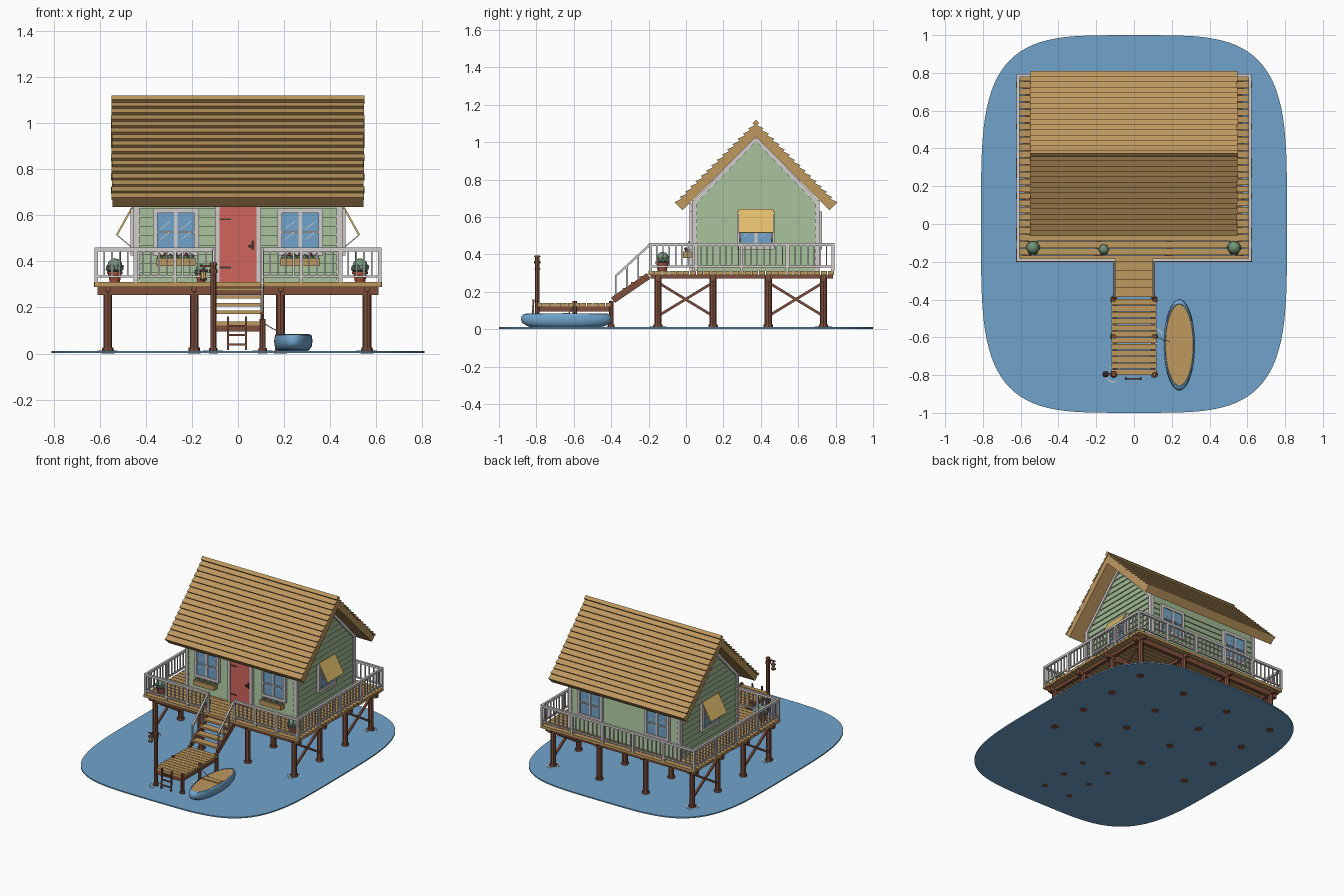
import bpy, bmesh, math, random
from mathutils import Matrix, Vector

random.seed(4)
cube = bpy.data.objects.get("Cube")
if cube:
    bpy.data.objects.remove(cube)

PALETTE = {"tan_wood": "BE985F", "brown_wood": "7E4E3B", "sage_paint": "9FB993",
           "pale_trim": "D2CDCC", "water_blue": "71A4CB", "door_red": "D0645C",
           "canvas_yellow": "E0BC6C", "leaf_green": "6F9577", "dark_metal": "453C3A",
           "terracotta": "A8523F"}
mats = {}
for name, code in PALETTE.items():
    srgb = [int(code[i:i + 2], 16) / 255 for i in (0, 2, 4)]
    col = [((c + 0.055) / 1.055) ** 2.4 for c in srgb] + [1]
    m = bpy.data.materials.new(name)
    m.use_nodes = True
    m.diffuse_color = col
    m.node_tree.nodes["Principled BSDF"].inputs["Base Color"].default_value = col
    mats[name] = m

parts = {}
I = Matrix.Identity(4)


def part(name, mat):
    return parts.setdefault(name, (bmesh.new(), mat))[0]


def loft(bm, loops, cap=True):
    """Skin a list of equal-length point loops."""
    rings = [[bm.verts.new(p) for p in loop] for loop in loops]
    n = len(rings[0])
    for a, b in zip(rings, rings[1:]):
        for i in range(n):
            bm.faces.new((a[i], a[(i + 1) % n], b[(i + 1) % n], b[i]))
    if cap:
        bm.faces.new(rings[0])
        bm.faces.new(rings[-1])


def box(bm, lo, hi, M=I):
    c = [(a + b) / 2 for a, b in zip(lo, hi)]
    s = [b - a for a, b in zip(lo, hi)]
    bmesh.ops.create_cube(bm, size=1, matrix=M @ Matrix.Translation(c) @ Matrix.Diagonal((*s, 1)))


def beam(bm, a, b, w, h=None, M=I):
    a, b = Vector(a), Vector(b)
    rot = (b - a).to_track_quat('Z', 'Y').to_matrix().to_4x4()
    size = Matrix.Diagonal((w, h or w, (b - a).length, 1))
    bmesh.ops.create_cube(bm, size=1, matrix=M @ Matrix.Translation((a + b) / 2) @ rot @ size)


def cone(bm, x, y, z0, z1, r0, r1, sides=8):
    bmesh.ops.create_cone(bm, cap_ends=True, segments=sides, radius1=r0, radius2=r1, depth=z1 - z0,
                          matrix=Matrix.Translation((x, y, (z0 + z1) / 2)))


def ball(bm, p, r, level=1):
    bmesh.ops.create_icosphere(bm, subdivisions=level, radius=r, matrix=Matrix.Translation(p))


def ellipse(rx, ry, z, cx=0, cy=0, power=2, n=64):
    out = []
    for i in range(n):
        c, s = math.cos(math.tau * i / n), math.sin(math.tau * i / n)
        e = 2 / power
        out.append((cx + rx * math.copysign(abs(c) ** e, c), cy + ry * math.copysign(abs(s) ** e, s), z))
    return out


# Water sheet and ripples
loft(part("water", "water_blue"), [ellipse(.81, 1, z, power=4, n=96) for z in (.002, .011)])


def ripple(x, y):
    bm = part("ripples", "pale_trim")
    for start in (0.3, 3.2):
        for k in range(6):
            a, b = start + k * .3, start + (k + 1) * .3
            beam(bm, (x + .042 * math.cos(a), y + .042 * math.sin(a), .012),
                 (x + .042 * math.cos(b), y + .042 * math.sin(b), .012), .006, .003)


# Stilts, braces and beams
XS, YS = (-.565, -.19, .185, .56), (-.15, .145, .44, .735)
stilts, frame = part("stilts", "brown_wood"), part("deck_frame", "brown_wood")
for x in XS:
    for y in YS:
        cone(stilts, x, y, 0, .29, .019, .019)
        cone(stilts, x, y, 0, .026, .028, .024)
    box(frame, (x - .012, -.19, .27), (x + .012, .785, .29))
for y in YS:
    box(frame, (-.61, y - .014, .255), (.61, y + .014, .29))
for x in (XS[0], XS[-1]):
    ripple(x, YS[0])
    ripple(x, YS[-1])
    for a, b in (YS[:2], YS[2:]):
        beam(part("cross_braces", "brown_wood"), (x, a, .07), (x, b, .25), .014)
        beam(part("cross_braces", "brown_wood"), (x, a, .25), (x, b, .07), .014)

# Deck planks
deck = part("deck_planks", "tan_wood")
rows = 27
for i in range(rows):
    y = -.2 + i * .995 / rows
    j = random.uniform(0, .006)
    box(deck, (-.625 + j, y, .29), (.625 - j, y + .033, .31))

# Railings
rail = part("railings", "pale_trim")


def railing(a, b, posts):
    a, b = Vector(a), Vector(b)
    up = Vector((0, 0, 1))
    for z, t in ((.452, .016), (.335, .01)):
        beam(rail, a + up * z, b + up * z, t)
    n = round((b - a).length / .034)
    for i in range(n + 1):
        p = a.lerp(b, i / n)
        beam(rail, p + up * .335, p + up * .45, .007)
    for i in range(posts + 1):
        p = a.lerp(b, i / posts)
        beam(rail, p + up * .31, p + up * .46, .016)


for s in (-1, 1):
    railing((s * .615, -.19, 0), (s * .105, -.19, 0), 3)
    railing((s * .615, -.19, 0), (s * .615, .785, 0), 4)
railing((-.615, .785, 0), (.615, .785, 0), 5)

# House walls with lapped siding
MID, APEX, HX, HY, EAVE = .374, 1.03, .44, .328, .69
profile = [(MID - HY, .31), (MID + HY, .31), (MID + HY, EAVE), (MID, APEX), (MID - HY, EAVE)]
loft(part("walls", "sage_paint"), [[(x, y, z) for y, z in profile] for x in (-HX, HX)])
siding = part("siding", "sage_paint")
lap = .04
for i in range(18):
    z0, z1 = .31 + i * lap, min(.31 + (i + 1) * lap, APEX - .004)
    for s in (-1, 1):
        loops = []
        for z, out in ((z0, .008), (z1, .001)):
            w = min(HY, (APEX - z) * HY / (APEX - EAVE))
            loops.append([(s * (HX - .01), MID - w, z), (s * (HX + out), MID - w, z),
                          (s * (HX + out), MID + w, z), (s * (HX - .01), MID + w, z)])
        loft(siding, loops)
        if z1 < EAVE:
            loft(siding, [[(-HX, MID + s * (HY - .01), z), (-HX, MID + s * (HY + out), z),
                           (HX, MID + s * (HY + out), z), (HX, MID + s * (HY - .01), z)]
                          for z, out in ((z0, .008), (z1, .001))])

# Corner boards and rake trim
trim = part("wall_trim", "pale_trim")
for sx in (-1, 1):
    for sy in (-1, 1):
        x, y = sx * HX, MID + sy * HY
        box(trim, (x - .013, y - .013, .31), (x + .013, y + .013, EAVE))
        beam(trim, (x, y, EAVE - .012), (x, MID, APEX - .012), .024, .022)

# Roof slabs and lapped planks
slab, planks = part("roof_slab", "tan_wood"), part("roof_planks", "tan_wood")
K, H, L, N = math.sqrt(.5), .042, .557, 15
step = (L + H) / N
for s in (-1, 1):
    def section(pts, x0, x1):
        return [[(x, MID + s * K * (d + h), APEX + K * (h - d)) for d, h in pts] for x in (x0, x1)]
    loft(slab, section([(0, 0), (L, 0), (L, H), (-H, H)], -.545, .545))
    for i in range(N):
        d = -H + i * step
        j = random.uniform(0, .005)
        loft(planks, section([(d, H), (d + step, H), (d + step, H + .018), (d, H + .004)], -.552 + j, .55 - j))
beam(part("roof_ridge", "tan_wood"), (-.55, MID, 1.102), (.55, MID, 1.102), .026, .026,
     Matrix.Translation((0, MID, 1.102)) @ Matrix.Rotation(math.pi / 4, 4, 'X') @ Matrix.Translation((0, -MID, -1.102)))

# Windows: local frame has the wall at y = 0, facing -y
def window(x, y, angle, z0=.435, z1=.62):
    M = Matrix.Translation((x, y, 0)) @ Matrix.Rotation(math.radians(angle), 4, 'Z')
    fr, w, zm = part("window_frames", "pale_trim"), .09, (z0 + z1) / 2
    box(part("window_glass", "water_blue"), (-w, -.012, z0), (w, 0, z1), M)
    for u in (-w, w):
        box(fr, (u - .01, -.02, z0 - .01), (u + .01, 0, z1 + .01), M)
    for z, t in ((z0, .01), (z1, .01), (zm, .004)):
        box(fr, (-w, -.02, z - t), (w, 0, z + t), M)
    box(fr, (-.007, -.018, z0), (.007, 0, z1), M)
    for u in (-.045, .045):
        for k in (-.02, .025):
            beam(part("glass_glints", "pale_trim"), (u - .022, -.013, zm + k - .012),
                 (u + .022, -.013, zm + k + .022), .006, .003, M)
    return M


front, back = MID - HY - .006, MID + HY + .006
for x in (-.27, .27):
    window(x, back, 180)
    window(x, front, 0)
    box(part("planter_boxes", "tan_wood"), (x - .085, front - .055, .38), (x + .085, front - .01, .415))
    for k in range(7):
        u = x - .07 + k * .023
        ball(part("planter_leaves", "leaf_green"), (u, front - .033, .418), .015)
        if k % 2:
            ball(part("planter_flowers", "door_red"), (u, front - .042, .43), .009)
for s in (-1, 1):
    M = window(s * (HX + .006), MID, s * 90)
    beam(part("awnings", "canvas_yellow"), (0, -.01, .64), (0, -.08, .515), .185, .008, M)
    for u in (-.085, .085):
        beam(part("awning_props", "pale_trim"), (u, -.08, .515), (u, -.02, .465), .005, None, M)

# Door
box(part("door", "door_red"), (-.08, front - .014, .31), (.08, front, .655))
for u in (-.09, .09):
    box(part("door_frame", "pale_trim"), (u - .01, front - .02, .31), (u + .01, front, .67))
box(part("door_frame", "pale_trim"), (-.1, front - .02, .655), (.1, front, .675))
hw = part("door_hardware", "dark_metal")
box(hw, (.045, front - .026, .46), (.07, front - .01, .472))
box(hw, (.058, front - .02, .45), (.07, front - .01, .49))
for z in (.37, .58):
    box(hw, (-.08, front - .018, z), (-.03, front - .01, z + .007))

# Potted shrubs
for x, y, k in ((-.535, -.125, 1), (.53, -.125, 1), (-.16, -.135, .75)):
    cone(part("pots", "terracotta"), x, y, .31, .31 + .04 * k, .022 * k, .03 * k, 12)
    cone(part("pots", "terracotta"), x, y, .31 + .036 * k, .31 + .046 * k, .034 * k, .034 * k, 12)
    ball(part("shrubs", "leaf_green"), (x, y, .31 + .07 * k), .034 * k, 2)
    for i in range(6):
        a = i * math.tau / 6
        ball(part("shrubs", "leaf_green"), (x + .022 * k * math.cos(a), y + .022 * k * math.sin(a), .31 + .062 * k), .02 * k)

# Stairs
for s in (-1, 1):
    x = s * .105
    beam(part("stair_stringers", "brown_wood"), (x, -.2, .285), (x, -.39, .155), .014, .035)
    beam(part("stair_rails", "pale_trim"), (x, -.195, .45), (x, -.375, .285), .012)
    for y, z0, z1 in ((-.375, .16, .29), (-.315, .2, .34), (-.255, .245, .395)):
        beam(part("stair_rails", "pale_trim"), (x, y, z0), (x, y, z1), .009)
for i in range(4):
    y, z = -.222 - i * .046, .278 - i * .033
    box(part("stair_treads", "tan_wood"), (-.105, y - .026, z - .007), (.105, y + .024, z + .007))

# Dock with ladder, lantern post and rope
for i in range(12):
    y = -.8 + i * .0338
    box(part("dock_planks", "tan_wood"), (-.118, y, .122), (.118, y + .03, .14))
dock = part("dock_frame", "brown_wood")
for s in (-1, 1):
    box(dock, (s * .1 - .01, -.795, .095), (s * .1 + .01, -.4, .122))
    for y in (-.795, -.595, -.4):
        cone(dock, s * .107, y, 0, .39 if (s < 0 and y < -.7) else .15, .013, .013)
        cone(dock, s * .107, y, 0, .025, .02, .018)
box(dock, (-.1, -.8, .095), (.1, -.78, .122))
cone(dock, -.107, -.795, .35, .365, .018, .018)
cone(dock, -.107, -.795, .385, .395, .018, .014)
ripple(-.107, -.795)
ripple(.107, -.595)
for u in (-.043, .035):
    beam(part("ladder", "brown_wood"), (u, -.822, .015), (u, -.815, .16), .009)
for z in (.04, .08, .12):
    beam(part("ladder", "brown_wood"), (-.043, -.82, z), (.035, -.82, z), .008)
beam(part("lantern_arm", "brown_wood"), (-.165, -.795, .38), (-.105, -.795, .38), .008)
cone(part("lantern_light", "canvas_yellow"), -.15, -.795, .325, .355, .012, .012)
for z0, z1, r0, r1 in ((.318, .325, .016, .016), (.355, .37, .018, .005), (.37, .38, .002, .002)):
    cone(part("lantern_metal", "dark_metal"), -.15, -.795, z0, z1, r0, r1)
rope = [Vector((.107, -.595, .135)), Vector((.15, -.61, .108)), Vector((.2, -.625, .088))]
for a, b in zip(rope, rope[1:]):
    beam(part("rope", "pale_trim"), a, b, .004)

# Rowing boat
bx, by = .24, -.64
levels = ((.6, .006), (.85, .016), (.97, .032), (1, .05), (.99, .068), (.95, .08), (.9, .083), (.87, .077))
loft(part("boat_hull", "water_blue"), [ellipse(.083 * k, .242 * k, z, bx, by) for k, z in levels])
loft(part("boat_floor", "tan_wood"), [ellipse(.073, .214, z, bx, by) for z in (.07, .08)])
box(part("boat_seat", "tan_wood"), (bx - .068, by - .02, .078), (bx + .068, by + .02, .086))

# Turn every part into an object
SMOOTH = {"boat_hull", "shrubs", "pots"}
for name, (bm, mat) in parts.items():
    bmesh.ops.recalc_face_normals(bm, faces=bm.faces)
    mesh = bpy.data.meshes.new(name)
    bm.to_mesh(mesh)
    bm.free()
    mesh.materials.append(mats[mat])
    obj = bpy.data.objects.new(name, mesh)
    bpy.context.collection.objects.link(obj)
    if name in SMOOTH:
        bpy.ops.object.select_all(action='DESELECT')
        obj.select_set(True)
        bpy.context.view_layer.objects.active = obj
        bpy.ops.object.shade_smooth_by_angle(angle=math.radians(40))
